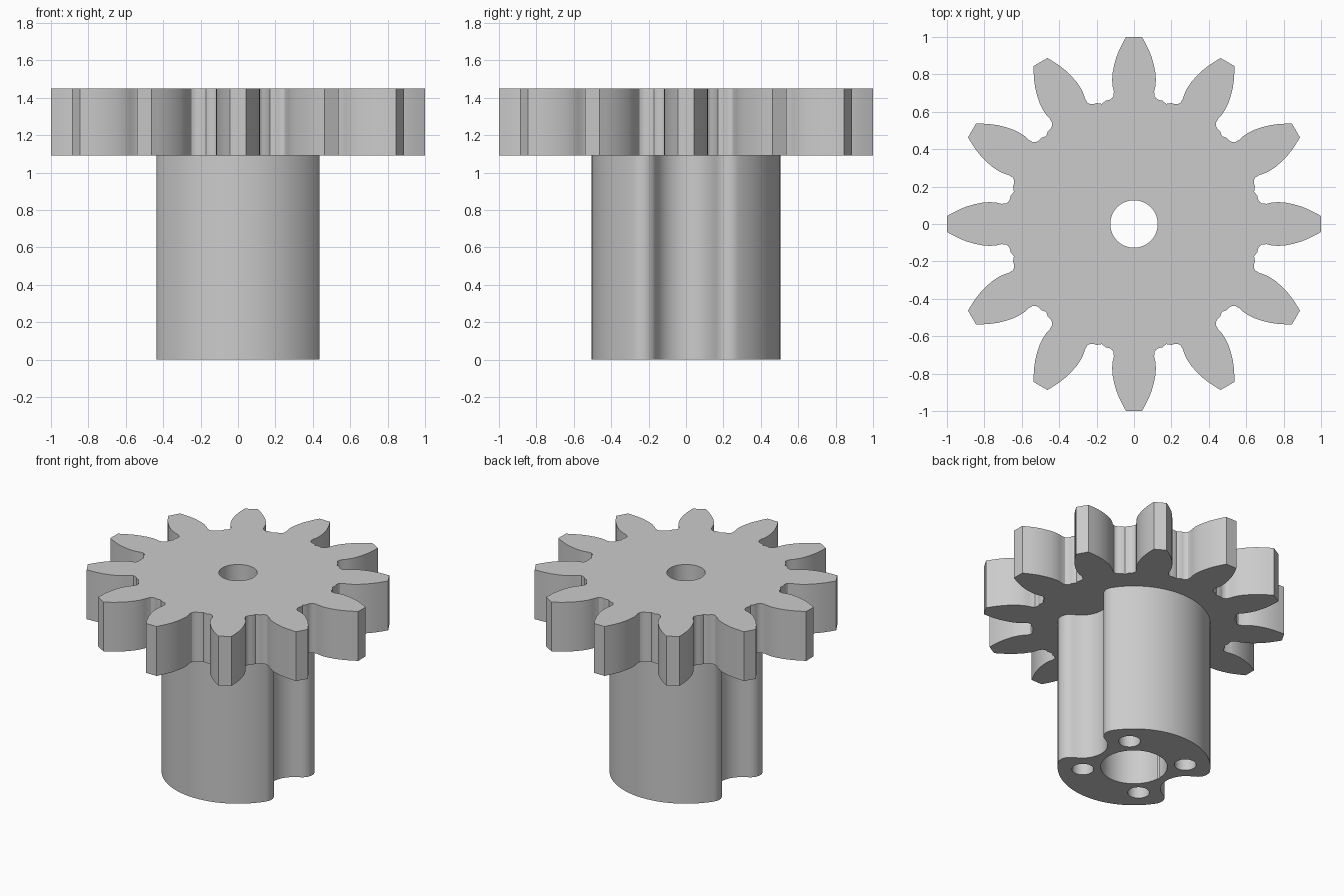
import bpy
import bmesh
from math import sin, cos, atan2, hypot, pi, radians

old = bpy.data.objects.get("Cube")
if old:
    bpy.data.objects.remove(old, do_unlink=True)

GEAR_BOTTOM, GEAR_TOP = 1.09, 1.45

grey = bpy.data.materials.new("plain grey")
grey.use_nodes = True
grey.diffuse_color = (0.6, 0.6, 0.6, 1)
grey.node_tree.nodes["Principled BSDF"].inputs["Base Color"].default_value = grey.diffuse_color


def arc(cx, cy, r, start, end, steps):
    """Points along an arc, both ends included."""
    angles = [start + (end - start) * i / steps for i in range(steps + 1)]
    return [(cx + r * cos(a), cy + r * sin(a)) for a in angles]


def prism(name, outline, bottom, top):
    """Extrude a closed outline upwards into a solid."""
    bm = bmesh.new()
    face = bm.faces.new([bm.verts.new((x, y, bottom)) for x, y in outline])
    result = bmesh.ops.extrude_face_region(bm, geom=[face], use_keep_orig=True)
    verts = [g for g in result["geom"] if isinstance(g, bmesh.types.BMVert)]
    bmesh.ops.translate(bm, verts=verts, vec=(0, 0, top - bottom))
    bmesh.ops.recalc_face_normals(bm, faces=bm.faces)
    mesh = bpy.data.meshes.new(name)
    bm.to_mesh(mesh)
    bm.free()
    mesh.materials.append(grey)
    obj = bpy.data.objects.new(name, mesh)
    bpy.context.collection.objects.link(obj)
    return obj


def select(obj):
    bpy.ops.object.select_all(action='DESELECT')
    obj.select_set(True)
    bpy.context.view_layer.objects.active = obj


def drill(obj, x, y, r, bottom, top, sides=48):
    """Cut a round hole and discard the cutter."""
    cutter = prism("hole_cutter", arc(x, y, r, 0, 2 * pi, sides)[:-1], bottom, top)
    cutter.hide_render = True
    mod = obj.modifiers.new("hole", 'BOOLEAN')
    mod.operation, mod.solver, mod.object = 'DIFFERENCE', 'EXACT', cutter
    select(obj)
    bpy.ops.object.modifier_apply(modifier=mod.name)
    bpy.data.objects.remove(cutter, do_unlink=True)


# Gear: one tooth flank, mirrored and repeated around the axis
TEETH = 12
flank = [(0.66, 0.15), (0.663, 0.133), (0.672, 0.118), (0.685, 0.109), (0.71, 0.108),
         (0.735, 0.114), (0.77, 0.117), (0.81, 0.114), (0.85, 0.106), (0.89, 0.095),
         (0.93, 0.079), (0.965, 0.062), (1.0, 0.043)]
tooth = [(r, -w) for r, w in flank] + [(r, w) for r, w in reversed(flank)]
tooth.append((0.665 * cos(pi / TEETH), 0.665 * sin(pi / TEETH)))
gear_outline = []
for i in range(TEETH):
    a = 2 * pi * i / TEETH
    gear_outline += [(x * cos(a) - y * sin(a), x * sin(a) + y * cos(a)) for x, y in tooth]
gear = prism("gear", gear_outline, GEAR_BOTTOM, GEAR_TOP)
drill(gear, 0, 0, 0.127, GEAR_BOTTOM - 0.1, GEAR_TOP + 0.1)

# Hub: round body with a rounded scoop on each side
R, SCOOP_X, SCOOP_R = 0.505, 0.45, 0.17
fx, fy, fillet = 0.355, 0.234, 0.08
outer = atan2(fy, fx)
inner = atan2(-fy, SCOOP_X - fx)
half = arc(SCOOP_X, 0, SCOOP_R, pi, inner + pi, 14)[:-1]
half += arc(fx, fy, fillet, inner, outer, 12)
half += arc(0, 0, R, outer, pi / 2, 18)[1:]
upper = half + [(-x, y) for x, y in reversed(half[:-1])]
hub_outline = upper + [(x, -y) for x, y in reversed(upper[1:-1])]
hub = prism("hub", hub_outline, 0, GEAR_BOTTOM)

# Wide bore and four small blind holes from below
drill(hub, 0, 0, 0.22, -0.1, GEAR_BOTTOM + 0.1, 64)
for i in range(4):
    a = pi / 4 + i * pi / 2
    drill(hub, 0.34 * cos(a), 0.34 * sin(a), 0.072, -0.1, 0.4, 32)

for obj in (gear, hub):
    select(obj)
    bpy.ops.object.shade_smooth_by_angle(angle=radians(30))
